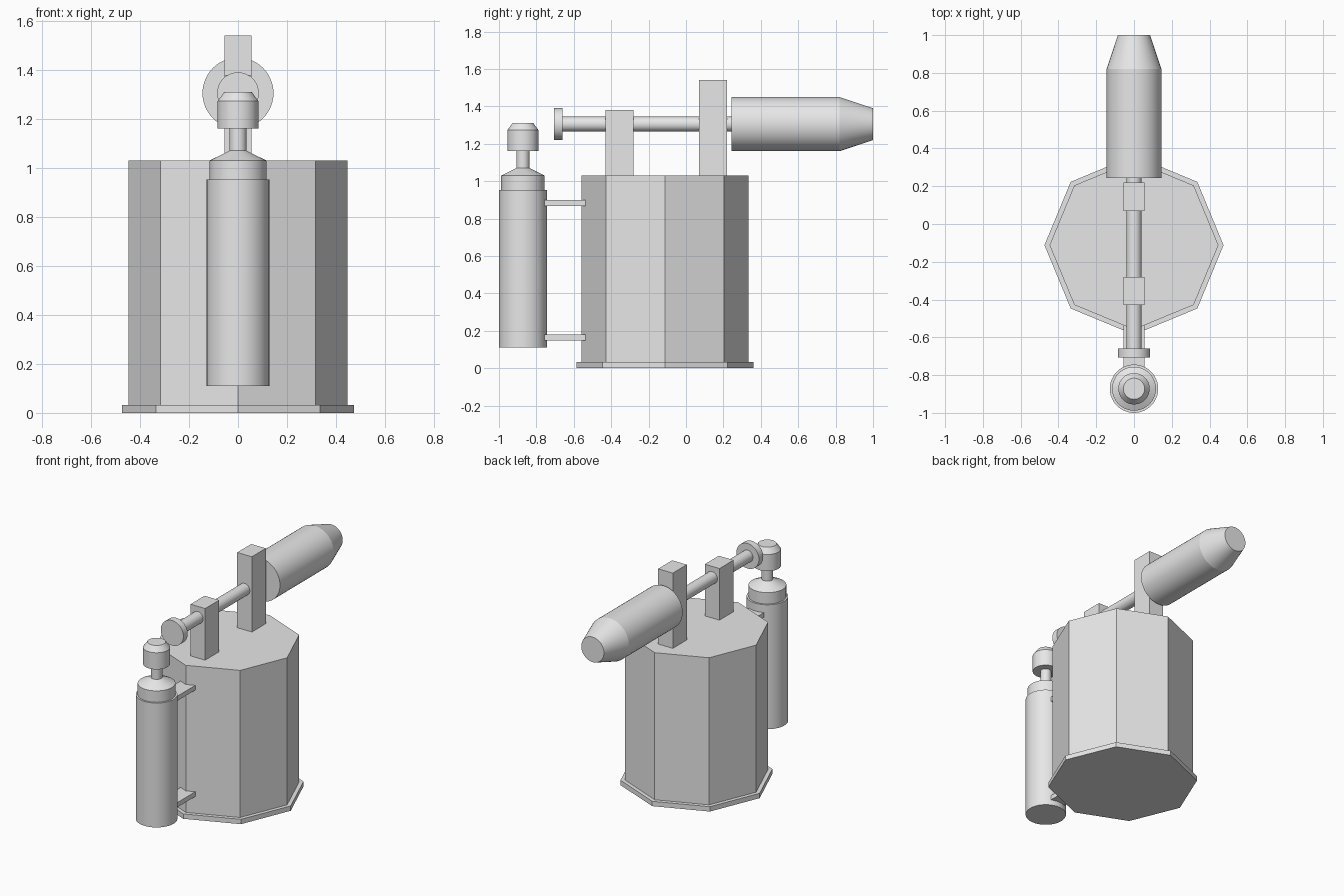
import bpy
import bmesh
from math import cos, sin, tau, radians, pi
from mathutils import Matrix

if "Cube" in bpy.data.objects:
    bpy.data.objects.remove(bpy.data.objects["Cube"])

# One plain grey for everything
grey = bpy.data.materials.new("light_grey")
grey.use_nodes = True
colour = (0.8, 0.8, 0.8, 1)
grey.diffuse_color = colour
grey.node_tree.nodes["Principled BSDF"].inputs["Base Color"].default_value = colour


def finish(name, bm, smooth=False):
    bmesh.ops.recalc_face_normals(bm, faces=bm.faces)
    mesh = bpy.data.meshes.new(name)
    bm.to_mesh(mesh)
    bm.free()
    mesh.materials.append(grey)
    obj = bpy.data.objects.new(name, mesh)
    bpy.context.collection.objects.link(obj)
    if smooth:
        bpy.ops.object.select_all(action="DESELECT")
        obj.select_set(True)
        bpy.context.view_layer.objects.active = obj
        bpy.ops.object.shade_smooth_by_angle(angle=radians(15))
    return obj


def lathe(name, profile, place, sides=48):
    """Turn (radius, height) pairs around the local z axis and cap both ends."""
    bm = bmesh.new()
    rings = [[bm.verts.new((r * cos(tau * i / sides), r * sin(tau * i / sides), h))
              for i in range(sides)] for r, h in profile]
    for low, high in zip(rings, rings[1:]):
        for i in range(sides):
            j = (i + 1) % sides
            bm.faces.new((low[i], low[j], high[j], high[i]))
    bm.faces.new(rings[0][::-1])
    bm.faces.new(rings[-1])
    bm.transform(place)
    return finish(name, bm, smooth=sides > 8)


def block(name, half_width, y0, y1, z0, z1):
    bm = bmesh.new()
    bmesh.ops.create_cube(bm, size=1)
    bm.transform(Matrix.Translation((0, (y0 + y1) / 2, (z0 + z1) / 2))
                 @ Matrix.Diagonal((2 * half_width, y1 - y0, z1 - z0, 1)))
    return finish(name, bm)


# Octagonal tank with a thin foot plate
tank_place = Matrix.Translation((0, -0.112, 0))
lathe("foot_plate", [(0.474, 0), (0.474, 0.033)], tank_place, 8)
lathe("tank_body", [(0.447, 0.033), (0.447, 1.03)], tank_place, 8)

# Bottle in front of the tank, with shoulder, neck and cap
bottle_place = Matrix.Translation((0, -0.872, 0))
lathe("bottle", [(0.128, 0.11), (0.128, 0.953), (0.116, 0.953), (0.116, 1.03),
                 (0.035, 1.07), (0.035, 1.16), (0.083, 1.16), (0.083, 1.273),
                 (0.056, 1.31)], bottle_place)

# Flat brackets joining bottle and tank
for name, z in (("lower_bracket", 0.147), ("upper_bracket", 0.868)):
    block(name, 0.055, -0.77, -0.536, z, z + 0.032)

# Posts on the tank lid
block("front_post", 0.055, -0.43, -0.28, 1.03, 1.38)
block("rear_post", 0.055, 0.07, 0.22, 1.03, 1.54)

# Horizontal rod with end disc and tapered rear barrel, turned along y
along_y = Matrix.Translation((0, 0, 1.305)) @ Matrix.Rotation(-pi / 2, 4, "X")
lathe("rod", [(0.04, -0.67), (0.04, 0.25)], along_y)
lathe("end_disc", [(0.085, -0.706), (0.085, -0.66)], along_y)
lathe("rear_barrel", [(0.145, 0.243), (0.145, 0.82), (0.085, 1.0)], along_y)
